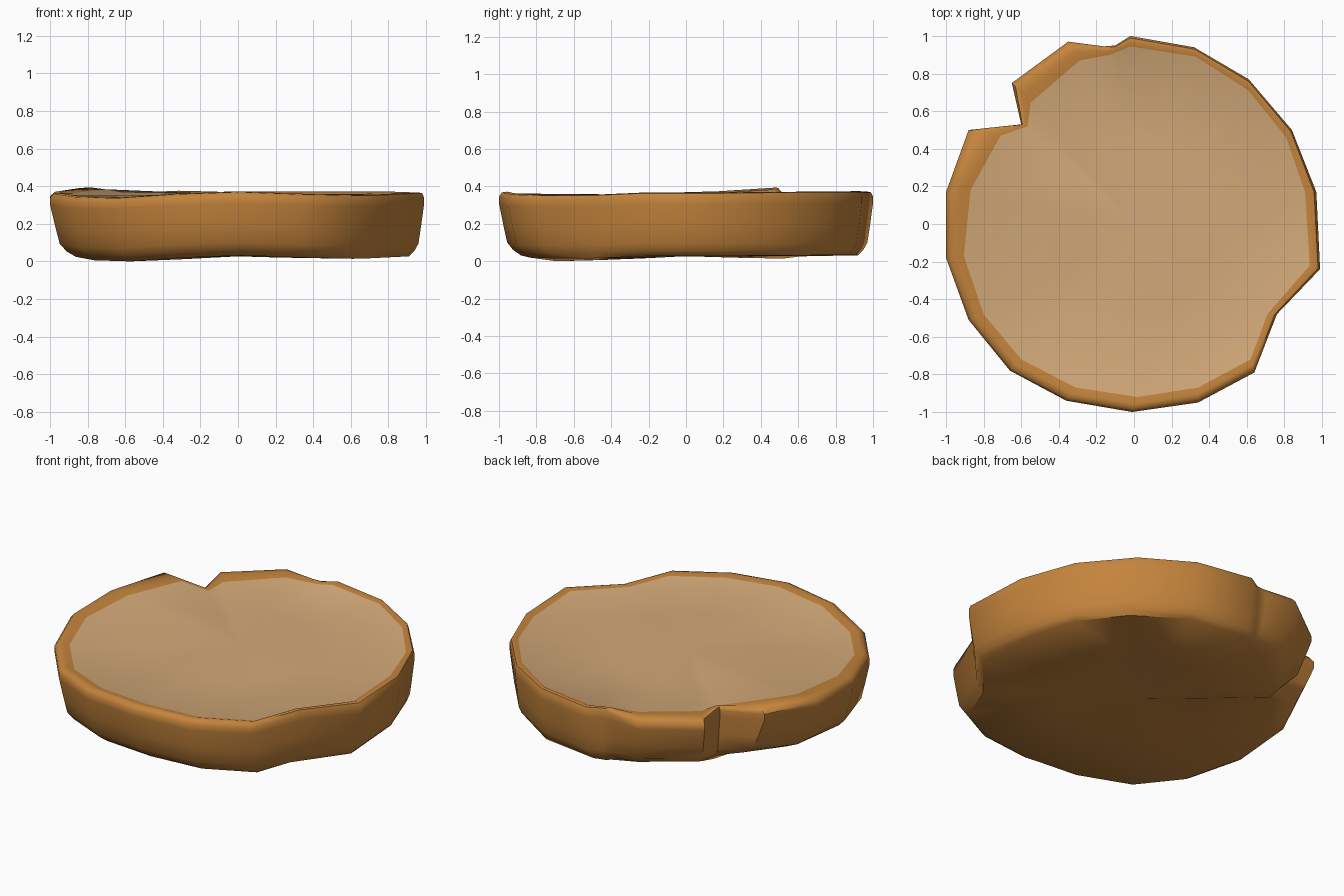
import bpy, bmesh, math

if "Cube" in bpy.data.objects:
    bpy.data.objects.remove(bpy.data.objects["Cube"])

# Outline stations: outer x, y, inner (top face edge) x, y, and height warp
P = [
    (-.02, 1.0, -.02, .945, .008), (.32, .94, .33, .89, .008), (.61, .77, .61, .71, .008),
    (.84, .50, .81, .46, .007), (.97, .17, .91, .17, .003), (.99, -.24, .935, -.22, .003),
    (.76, -.48, .71, -.48, -.008), (.64, -.79, .62, -.72, -.01), (.34, -.95, .34, -.87, -.004),
    (-.01, -1.0, .02, -.92, .008), (-.36, -.94, -.31, -.87, -.004), (-.66, -.78, -.60, -.72, -.024),
    (-.88, -.51, -.80, -.48, -.018), (-1.0, -.18, -.905, -.17, 0), (-1.0, .17, -.87, .18, .01),
    (-.88, .50, -.71, .47, .03), (-.60, .53, -.565, .52, -.01), (-.65, .75, -.55, .645, 0),
    (-.35, .97, -.29, .87, .012), (-.16, .945, -.13, .90, .008), (-.10, .95, -.09, .915, .006),
]


def material(name, rgb):
    m = bpy.data.materials.new(name)
    m.diffuse_color = (*rgb, 1)
    m.use_nodes = True
    m.node_tree.nodes["Principled BSDF"].inputs["Base Color"].default_value = m.diffuse_color
    return m


bm = bmesh.new()


def ring(t, z, scale=1.0):
    # t slides from the outer outline (0) towards the inner one (1)
    return [bm.verts.new(((a + (c - a) * t) * scale, (b + (d - b) * t) * scale,
                          z + w * scale)) for a, b, c, d, w in P]


# Rounded profile from underside to top face
rings = [ring(1.45, .022, .5), ring(1.45, .022), ring(.95, .05), ring(.55, .09),
         ring(.3, .18), ring(0, .30), ring(0, .335), ring(.2, .358), ring(.55, .362),
         ring(1, .352), ring(1, .352, .5)]
n = len(P)
for k in range(len(rings) - 1):
    lo, hi = rings[k], rings[k + 1]
    for i in range(n):
        j = (i + 1) % n
        f = bm.faces.new((lo[i], lo[j], hi[j], hi[i]))
        f.material_index = 1 if k == len(rings) - 2 else 0

# Close underside and top with fans
for r, z, mat in ((rings[0], .025, 0), (rings[-1], .354, 1)):
    c = bm.verts.new((0, 0, z))
    for i in range(n):
        bm.faces.new((r[i], r[(i + 1) % n], c)).material_index = mat

bmesh.ops.recalc_face_normals(bm, faces=bm.faces)
low = min(v.co.z for v in bm.verts)
for v in bm.verts:
    v.co.z -= low

me = bpy.data.meshes.new("chipped_disc")
bm.to_mesh(me)
bm.free()
me.materials.append(material("crust brown", (.55, .23, .045)))
me.materials.append(material("pale tan", (.65, .40, .19)))
ob = bpy.data.objects.new("chipped_disc", me)
bpy.context.collection.objects.link(ob)
bpy.context.view_layer.objects.active = ob
ob.select_set(True)
bpy.ops.object.shade_smooth_by_angle(angle=math.radians(50))
